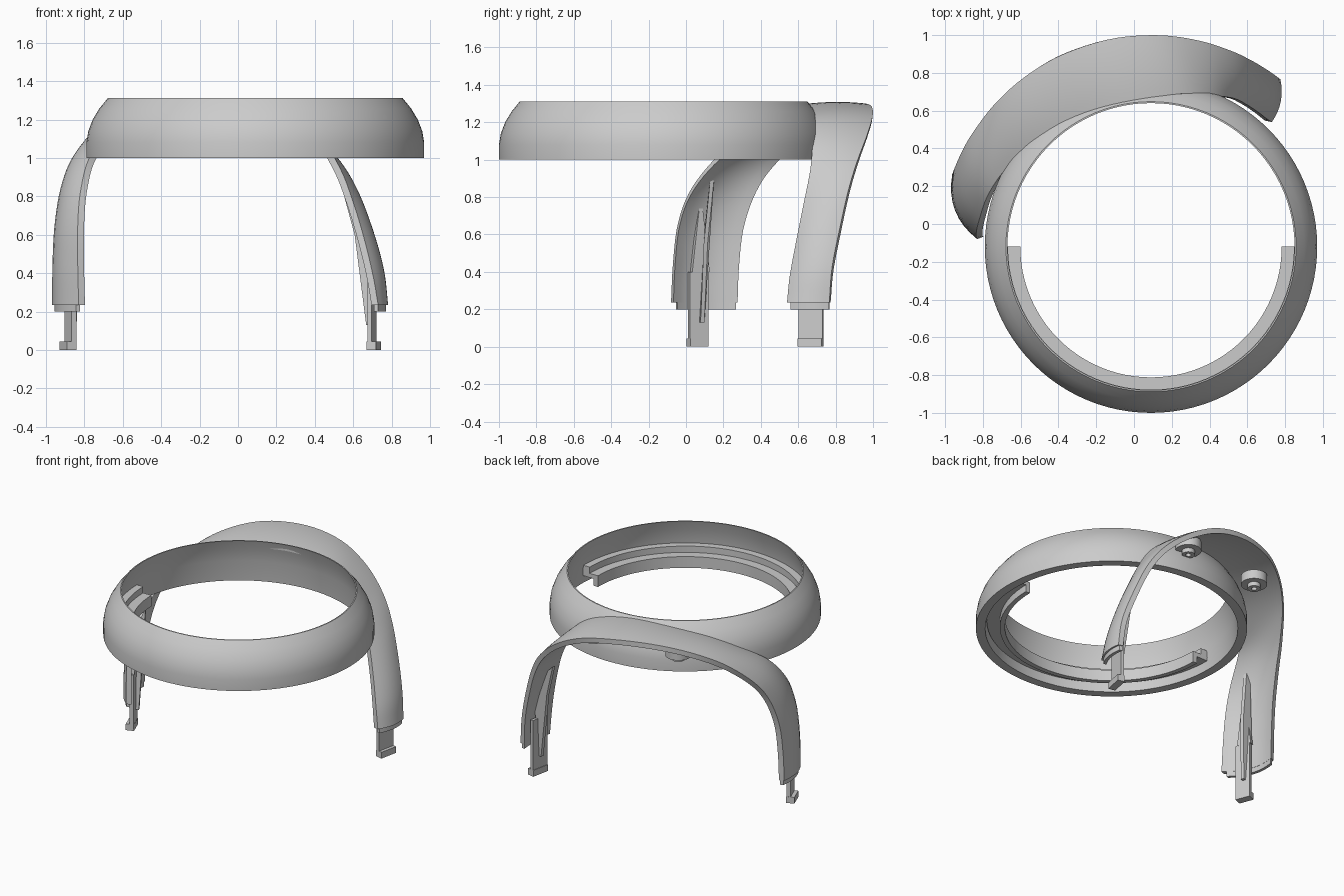
import bpy, bmesh, math
from mathutils import Vector as V

if "Cube" in bpy.data.objects:
    bpy.data.objects.remove(bpy.data.objects["Cube"])

grey = bpy.data.materials.new("light grey")
grey.diffuse_color = (0.6, 0.6, 0.6, 1)
grey.use_nodes = True
grey.node_tree.nodes["Principled BSDF"].inputs["Base Color"].default_value = grey.diffuse_color
CX, CY = 0.09, -0.12          # ring centre


def make(name, verts, faces, angle=35):
    me = bpy.data.meshes.new(name)
    me.from_pydata([tuple(v) for v in verts], [], faces)
    bm = bmesh.new()
    bm.from_mesh(me)
    bmesh.ops.recalc_face_normals(bm, faces=bm.faces)
    bm.to_mesh(me)
    bm.free()
    me.materials.append(grey)
    ob = bpy.data.objects.new(name, me)
    bpy.context.collection.objects.link(ob)
    bpy.ops.object.select_all(action='DESELECT')
    ob.select_set(True)
    bpy.context.view_layer.objects.active = ob
    bpy.ops.object.shade_smooth_by_angle(angle=math.radians(angle))
    return ob


def revolve(name, profile, a0, a1, n, cx=CX, cy=CY):
    """Sweep a closed (radius, z) profile about a vertical axis."""
    full = abs(a1 - a0) >= 360
    rows = n if full else n + 1
    m = len(profile)
    verts, faces = [], []
    for i in range(rows):
        a = math.radians(a0 + (a1 - a0) * i / n)
        verts += [(cx + r * math.cos(a), cy + r * math.sin(a), z) for r, z in profile]
    for i in range(n):
        j = (i + 1) % rows
        for k in range(m):
            l = (k + 1) % m
            faces.append((i * m + k, i * m + l, j * m + l, j * m + k))
    if not full:
        faces += [tuple(range(m)), tuple(range(n * m, n * m + m))]
    return make(name, verts, faces)


def loft(name, rows):
    """Join equal-length closed sections, capping both ends."""
    m = len(rows[0])
    faces = [tuple(range(m)), tuple(range((len(rows) - 1) * m, len(rows) * m))]
    for i in range(len(rows) - 1):
        for k in range(m):
            l = (k + 1) % m
            faces.append((i * m + k, i * m + l, (i + 1) * m + l, (i + 1) * m + k))
    return make(name, [p for r in rows for p in r], faces)


def spline(pts, t):
    """Catmull-Rom point at t in 0..1."""
    n = len(pts) - 1
    i = min(int(t * n), n - 1)
    u = t * n - i
    p1, p2 = pts[i], pts[i + 1]
    p0 = pts[i - 1] if i > 0 else p1 * 2 - p2
    p3 = pts[i + 2] if i + 2 <= n else p2 * 2 - p1
    return 0.5 * (2 * p1 + (p2 - p0) * u + (2 * p0 - 5 * p1 + 4 * p2 - p3) * u * u
                  + (3 * p1 - p0 - 3 * p2 + p3) * u ** 3)


# ring with rounded outside wall
revolve("ring_shell", [(0.82, 1.0), (0.88, 1.0), (0.88, 1.08), (0.87, 1.14),
                       (0.847, 1.2), (0.812, 1.258), (0.768, 1.312), (0.76, 1.312),
                       (0.785, 1.24), (0.805, 1.15)], 0, 360, 96)
# stepped ledge inside the front half
revolve("inner_ledge", [(0.815, 1.135), (0.757, 1.135), (0.757, 1.09), (0.692, 1.09),
                        (0.692, 1.01), (0.725, 1.01), (0.725, 1.06), (0.81, 1.06)],
        180, 360, 48)

# arched band: front edge point, back edge angle and height, bulge
stations = [
    (-.83, -.08, .235, 160, .235, .055), (-.835, -.07, .44, 159.5, .44, .055),
    (-.835, -.045, .65, 158, .65, .05), (-.82, .02, .83, 154, .85, .042),
    (-.775, .15, 1.0, 148, 1.0, .03), (-.68, .29, 1.11, 138, 1.15, .02),
    (-.51, .44, 1.215, 127, 1.245, .015), (-.27, .58, 1.28, 115, 1.295, .01),
    (0, .65, 1.295, 101, 1.295, .01), (.25, .69, 1.24, 88, 1.245, .01),
    (.42, .68, 1.12, 77, 1.14, .01), (.53, .665, .95, 68, 1.0, .015),
    (.60, .63, .77, 62, .84, .02), (.66, .59, .57, 57, .62, .025),
    (.705, .555, .38, 53.5, .42, .025), (.73, .54, .235, 52.3, .235, .025)]
front = [V(s[:3]) for s in stations]
back = [V((CX + 1.12 * math.cos(math.radians(s[3])),
           CY + 1.12 * math.sin(math.radians(s[3])), s[4])) for s in stations]
bulge = [V((s[5], 0, 0)) for s in stations]


def section(t, depth0, depth1, s0=0.0, s1=1.0, n=8):
    """Closed strip across the band between two depths below its outer face."""
    f, b = spline(front, t), spline(back, t)
    e = 0.01
    t0, t1 = max(t - e, 0), min(t + e, 1)
    tan = (spline(front, t1) + spline(back, t1)) - (spline(front, t0) + spline(back, t0))
    out = (b - f).cross(tan).normalized()
    if out.dot((f + b) / 2 - V((CX, 0.2, 0.5))) < 0:
        out = -out
    if t in (0, 1):
        out = V((out.x, out.y, 0)).normalized()
    h = spline(bulge, t).x
    outer, inner = [], []
    for k in range(n + 1):
        s = s0 + (s1 - s0) * k / n
        p = f.lerp(b, s) + out * h * 4 * s * (1 - s)
        outer.append(p - out * depth0)
        inner.append(p - out * depth1)
    return outer + inner[::-1]


loft("arch_band", [section(i / 72, 0, 0.035) for i in range(73)])

# inset lip below each leg
for side, t in (("left", 0), ("right", 1)):
    top = section(t, 0.012, 0.034, 0.08, 0.98)
    loft(side + "_leg_lip", [[V((p.x, p.y, z)) for p in top] for z in (0.26, 0.2)])


def block(name, c, d, w, h, z0, z1, w1=None):
    """Upright plate: width w along d, thickness h; may taper to width w1."""
    d = V((d[0], d[1], 0)).normalized()
    o = V((-d.y, d.x, 0))
    rows = []
    for z, ww in ((z0, w), (z1, w1 or w)):
        rows.append([V((c[0], c[1], z)) + d * ww / 2 * a + o * h / 2 * b
                     for a, b in ((1, 1), (-1, 1), (-1, -1), (1, -1))])
    return loft(name, rows)


def fin(name, pts, d, th):
    d = V((d[0], d[1], 0)).normalized() * th / 2
    loft(name, [[V(p) + d * s for p in pts] for s in (-1, 1)])


# clips, hooks and stiffening fins on the legs
L, R = (-.36, .93), (.2, .98)
block("left_clip", (-.873, .065), L, .105, .028, .01, .4)
block("left_clip_rib", (-.877, .075), L, .1, .03, .4, .74, .02)
block("left_hook", (-.885, .062), L, .105, .055, 0, .045)
fin("left_fin", [(-.885, .075, .13), (-.845, .088, .13), (-.825, .105, .55),
                 (-.825, .14, .9), (-.86, .135, .83), (-.91, .09, .45)], L, .022)
block("right_clip", (.698, .668), R, .13, .022, .01, .4)
block("right_hook", (.707, .666), R, .13, .05, 0, .045)
fin("right_fin", [(.705, .665, .13), (.67, .67, .13), (.61, .69, .6),
                  (.55, .71, .82), (.62, .7, .75), (.71, .68, .45)], R, .022)

# hollow screw bosses under the band
for name, x, y, z0, z1 in (("left_boss", -.43, .70, 1.16, 1.225),
                           ("right_boss", .19, .775, 1.15, 1.215)):
    revolve(name, [(.03, z0), (.085, z0), (.085, z1), (.03, z1)], 0, 360, 32, x, y)
    revolve(name + "_tip", [(.018, z0 - .03), (.042, z0 - .03), (.042, z0 + .05),
                            (.018, z0 + .05)], 0, 360, 24, x, y)
